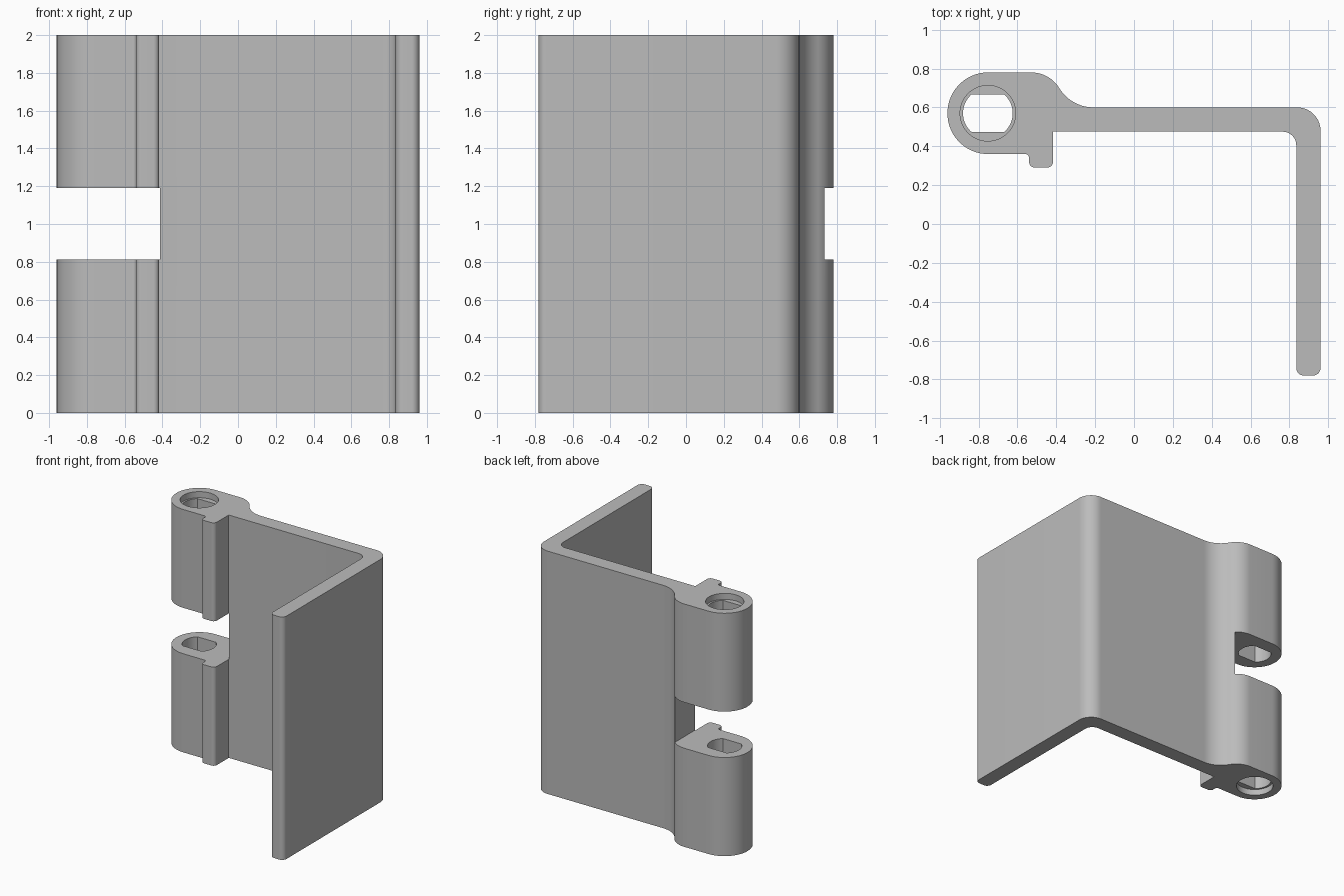
import bpy, bmesh, math
from mathutils import Vector

cube = bpy.data.objects.get("Cube")
if cube:
    bpy.data.objects.remove(cube, do_unlink=True)

grey = bpy.data.materials.new("Grey metal")
grey.use_nodes = True
grey.diffuse_color = (0.5, 0.5, 0.5, 1)
grey.node_tree.nodes["Principled BSDF"].inputs["Base Color"].default_value = (0.5, 0.5, 0.5, 1)


def rounded(corners):
    """Outline from (x, y, radius) corners, each rounded with a tangent arc."""
    points = []
    for i, (x, y, r) in enumerate(corners):
        p = Vector((x, y))
        if r == 0:
            points.append(p)
            continue
        a = (Vector(corners[i - 1][:2]) - p).normalized()
        b = (Vector(corners[(i + 1) % len(corners)][:2]) - p).normalized()
        half = a.angle(b) / 2
        centre = p + (a + b).normalized() * r / math.sin(half)
        start = p + a * r / math.tan(half) - centre
        end = p + b * r / math.tan(half) - centre
        sweep = math.pi - 2 * half
        steps = max(4, round(sweep / math.radians(6)))
        for k in range(steps + 1):
            t = sweep * k / steps
            points.append(centre + (start * math.sin(sweep - t) + end * math.sin(t)) / math.sin(sweep))
    return points


def prism(name, outline, z0, z1):
    """Solid made by extruding an outline upwards."""
    bm = bmesh.new()
    face = bm.faces.new([bm.verts.new((p[0], p[1], z0)) for p in outline])
    top = bmesh.ops.extrude_face_region(bm, geom=[face])["geom"]
    bmesh.ops.translate(bm, verts=[v for v in top if isinstance(v, bmesh.types.BMVert)],
                        vec=(0, 0, z1 - z0))
    bmesh.ops.remove_doubles(bm, verts=bm.verts, dist=0.0001)
    bmesh.ops.recalc_face_normals(bm, faces=bm.faces)
    mesh = bpy.data.meshes.new(name)
    bm.to_mesh(mesh)
    bm.free()
    mesh.materials.append(grey)
    obj = bpy.data.objects.new(name, mesh)
    bpy.context.collection.objects.link(obj)
    return obj


# Bracket section: pin barrel, neck, plate, flange, stop lip
bracket = prism("hinge_bracket", rounded([
    (-0.96, 0.78, 0.209), (-0.4335, 0.78, 0.169), (-0.324, 0.6, 0.205),
    (0.96, 0.6, 0.12), (0.96, -0.78, 0.04), (0.835, -0.78, 0.04),
    (0.835, 0.475, 0.07), (-0.417, 0.475, 0), (-0.417, 0.29, 0.03),
    (-0.54, 0.29, 0.03), (-0.54, 0.36, 0.02), (-0.96, 0.36, 0.209)]), 0, 2)

# Pin hole: round bore with two flats, round recess at each end
PIN = Vector((-0.752, 0.57))


def disc(radius, flat):
    angles = [math.tau * i / 64 for i in range(64)]
    return [PIN + Vector((radius * math.cos(a), max(-flat, min(flat, radius * math.sin(a)))))
            for a in angles]


def bore(radius, flat):
    edge = math.asin(flat / radius)
    angles = [-edge + 2 * edge * i / 20 for i in range(21)]
    side = [Vector((radius * math.cos(a), radius * math.sin(a))) for a in angles]
    return [PIN + v for v in side] + [PIN - v for v in side]


cutters = [
    prism("knuckle_gap_cutter", [(-1.2, 0), (-0.413, 0), (-0.413, 1), (-1.2, 1)], 0.812, 1.19),
    prism("pin_bore_cutter", bore(0.128, 0.096), -0.1, 2.1),
    prism("top_recess_cutter", disc(0.143, 1), 1.95, 2.1),
    prism("bottom_recess_cutter", disc(0.143, 1), -0.1, 0.05),
]
for cutter in cutters:
    cutter.hide_render = True
    cut = bracket.modifiers.new(cutter.name, "BOOLEAN")
    cut.operation = "DIFFERENCE"
    cut.solver = "EXACT"
    cut.object = cutter

# Apply the cuts, then discard the cutters
bpy.context.view_layer.update()
evaluated = bracket.evaluated_get(bpy.context.evaluated_depsgraph_get())
finished = bpy.data.meshes.new_from_object(evaluated)
bracket.modifiers.clear()
bracket.data = finished
for cutter in cutters:
    bpy.data.objects.remove(cutter, do_unlink=True)
finished.materials.clear()
finished.materials.append(grey)
for polygon in finished.polygons:
    polygon.material_index = 0

# Smooth the rounded walls, keep true edges crisp
bpy.ops.object.select_all(action="DESELECT")
bracket.select_set(True)
bpy.context.view_layer.objects.active = bracket
bpy.ops.object.shade_smooth_by_angle(angle=math.radians(25))
